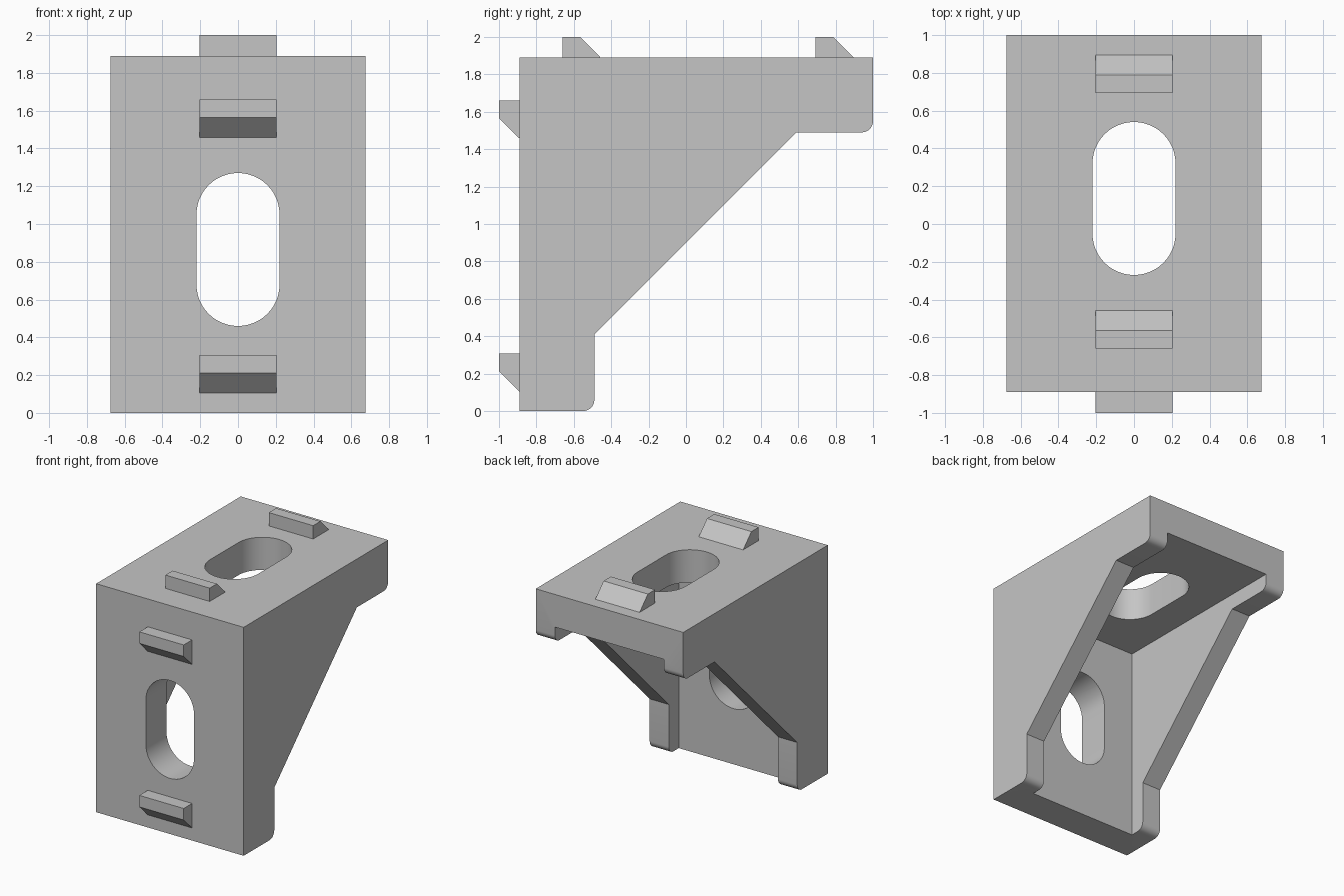
import bpy, bmesh, math
from mathutils import Vector

if "Cube" in bpy.data.objects:
    bpy.data.objects.remove(bpy.data.objects["Cube"], do_unlink=True)

grey = bpy.data.materials.new("light_grey")
grey.use_nodes = True
colour = (0.56, 0.56, 0.56, 1)
grey.diffuse_color = colour
grey.node_tree.nodes["Principled BSDF"].inputs["Base Color"].default_value = colour

FRONT, TOP = -0.89, 1.89      # outer mounting faces
PLATE, WALL = 0.27, 0.175     # thicknesses
HALF = 0.675                  # half width


def prism(name, points, sweep):
    """Extrude a closed outline of 3D points along a sweep vector."""
    bm = bmesh.new()
    face = bm.faces.new([bm.verts.new(p) for p in points])
    new = bmesh.ops.extrude_face_region(bm, geom=[face])["geom"]
    verts = [g for g in new if isinstance(g, bmesh.types.BMVert)]
    bmesh.ops.translate(bm, verts=verts, vec=Vector(sweep))
    bmesh.ops.recalc_face_normals(bm, faces=bm.faces)
    mesh = bpy.data.meshes.new(name)
    bm.to_mesh(mesh)
    bm.free()
    mesh.materials.append(grey)
    obj = bpy.data.objects.new(name, mesh)
    bpy.context.collection.objects.link(obj)
    return obj


def side_prism(name, yz, half):
    return prism(name, [(-half, y, z) for y, z in yz], (2 * half, 0, 0))


def arc(cx, cy, r, start, end, n):
    angles = [math.radians(start + (end - start) * i / n) for i in range(n + 1)]
    return [(cx + r * math.cos(a), cy + r * math.sin(a)) for a in angles]


def flip(yz):
    """Reflect side-profile points across the bracket's diagonal."""
    return [(1 - z, 1 - y) for y, z in yz]


# Bracket body: the lower half of the profile, then its diagonal reflection
lower = [(FRONT, 0)] + arc(-0.55, 0.06, 0.06, -90, 0, 8) + [(-0.49, 0.41)]
body = side_prism("bracket_body", lower + flip(lower)[::-1] + [(FRONT, TOP)], HALF)

# Cutters: inner cavity and one long slot through each plate
y0, z1 = FRONT + PLATE, TOP - PLATE
cavity = side_prism("cavity_cutter", [(y0, -0.2), (1.2, -0.2), (1.2, z1), (y0, z1)],
                    HALF - WALL)
R, LOW, HIGH = 0.22, 0.68, 1.05
slot = arc(0, HIGH, R, 0, 180, 24) + arc(0, LOW, R, 180, 360, 24)
front_slot = prism("front_slot_cutter", [(x, -1.1, z) for x, z in slot], (0, 0.6, 0))
top_slot = prism("top_slot_cutter", [(x, 1 - z, 1.5) for x, z in slot], (0, 0, 0.6))

bpy.context.view_layer.objects.active = body
for cutter in (cavity, front_slot, top_slot):
    cutter.hide_render = True
    mod = body.modifiers.new(cutter.name, "BOOLEAN")
    mod.operation, mod.solver, mod.object = "DIFFERENCE", "EXACT", cutter
    bpy.ops.object.modifier_apply(modifier=mod.name)
    bpy.data.objects.remove(cutter, do_unlink=True)

bpy.ops.object.select_all(action="DESELECT")
body.select_set(True)
bpy.ops.object.shade_smooth_by_angle(angle=math.radians(30))

# Wedge-shaped locating tabs, a pair on each mounting face
for label, z in (("near_corner", 1.66), ("near_end", 0.307)):
    wedge = [(FRONT, z), (-1, z), (-1, z - 0.095), (FRONT, z - 0.203)]
    side_prism("front_tab_" + label, wedge, 0.203)
    side_prism("top_tab_" + label, flip(wedge), 0.203)
